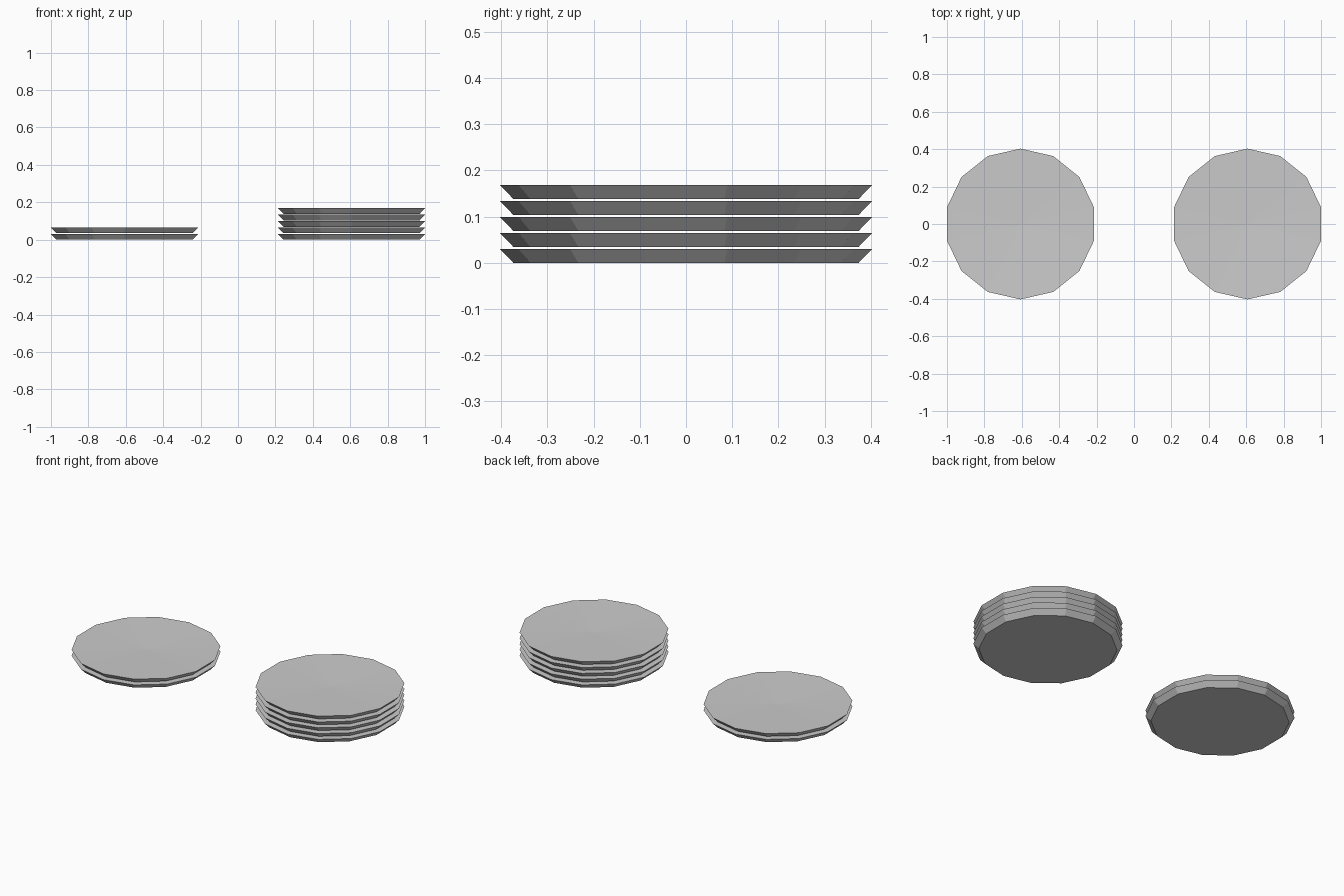
import bpy, bmesh, math

cube = bpy.data.objects.get("Cube")
if cube:
    bpy.data.objects.remove(cube, do_unlink=True)

SIDES = 14
RIM_RADIUS, BASE_RADIUS = 0.403, 0.374
HEIGHT, SPACING, DIP = 0.03, 0.0346, 0.01

grey = bpy.data.materials.new("plate_grey")
grey.use_nodes = True
colour = (0.6, 0.6, 0.6, 1)
grey.diffuse_color = colour
grey.node_tree.nodes["Principled BSDF"].inputs["Base Color"].default_value = colour


def ring(bm, radius, z):
    """A ring of vertices with one corner pointing to the back."""
    angles = [math.pi / 2 + math.tau * i / SIDES for i in range(SIDES)]
    return [bm.verts.new((radius * math.cos(a), radius * math.sin(a), z)) for a in angles]


# One shared plate: flat base, flared wall, shallow dished top
bm = bmesh.new()
base = ring(bm, BASE_RADIUS, 0)
rim = ring(bm, RIM_RADIUS, HEIGHT)
centre = bm.verts.new((0, 0, HEIGHT - DIP))
bm.faces.new(base[::-1])
for i in range(SIDES):
    j = (i + 1) % SIDES
    bm.faces.new((base[i], base[j], rim[j], rim[i]))
    bm.faces.new((rim[i], rim[j], centre))
plate_mesh = bpy.data.meshes.new("plate")
bm.to_mesh(plate_mesh)
bm.free()
plate_mesh.materials.append(grey)


def stack(name, x, count):
    for i in range(count):
        plate = bpy.data.objects.new(f"{name}_plate_{i + 1}", plate_mesh)
        plate.location = (x, 0, i * SPACING)
        bpy.context.collection.objects.link(plate)


# Short stack on the right, tall stack on the left
stack("right_stack", -0.607, 2)
stack("left_stack", 0.607, 5)
